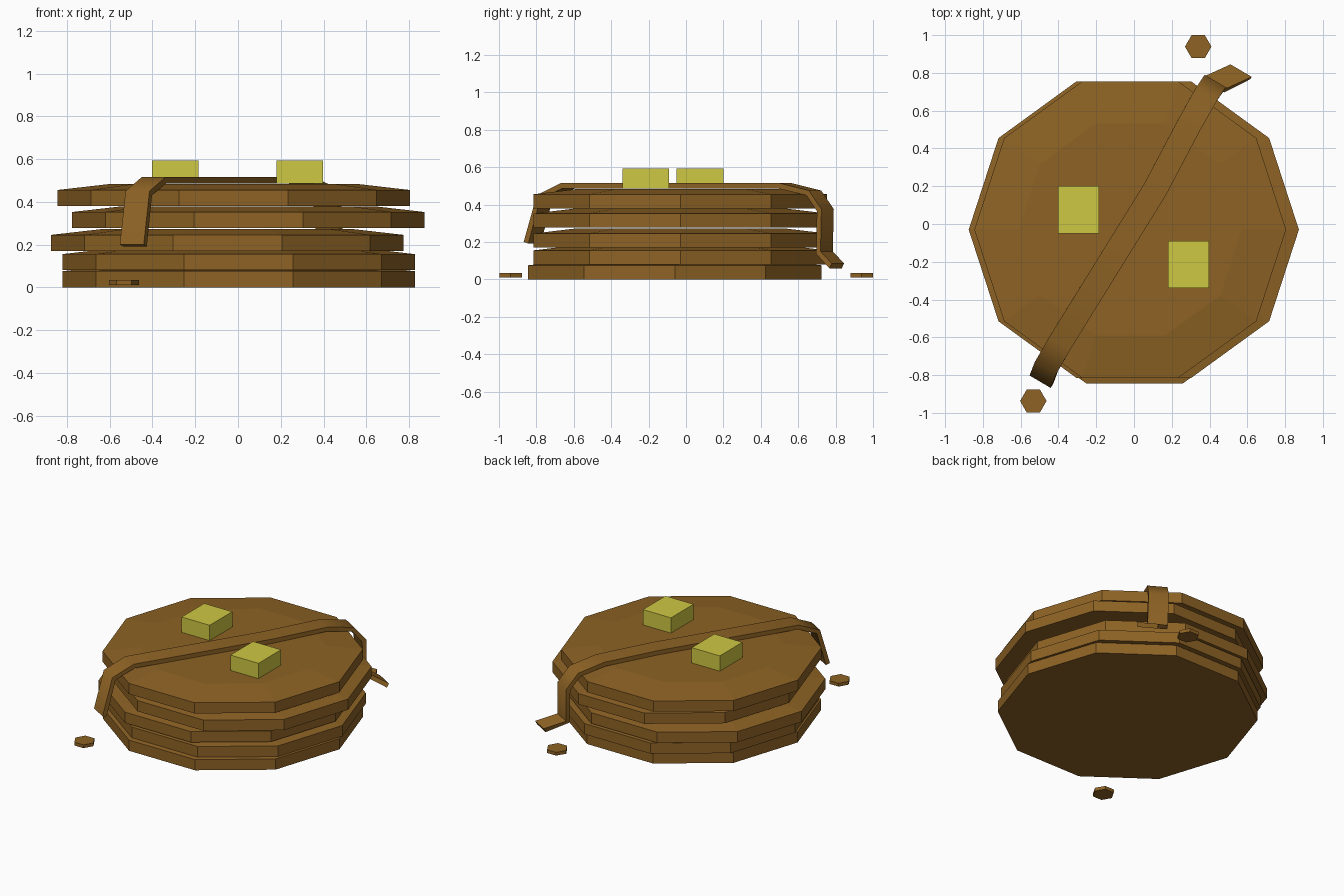
import bpy, bmesh, math
from mathutils import Vector

cube = bpy.data.objects.get("Cube")
if cube:
    bpy.data.objects.remove(cube, do_unlink=True)


def material(name, rgb):
    m = bpy.data.materials.new(name)
    m.use_nodes = True
    m.diffuse_color = (*rgb, 1)
    m.node_tree.nodes["Principled BSDF"].inputs["Base Color"].default_value = (*rgb, 1)
    return m


brown = material("golden brown", (0.27, 0.124, 0.018))
yellow = material("butter yellow", (0.62, 0.58, 0.055))


def finish(name, bm, mat):
    bmesh.ops.recalc_face_normals(bm, faces=bm.faces)
    mesh = bpy.data.meshes.new(name)
    bm.to_mesh(mesh)
    bm.free()
    mesh.materials.append(mat)
    obj = bpy.data.objects.new(name, mesh)
    bpy.context.collection.objects.link(obj)
    return obj


def loft(name, rings, mat):
    """Skin a list of equal-length rings and cap both ends."""
    bm = bmesh.new()
    rows = [[bm.verts.new(p) for p in ring] for ring in rings]
    n = len(rows[0])
    for a, b in zip(rows, rows[1:]):
        for i in range(n):
            j = (i + 1) % n
            bm.faces.new((a[i], a[j], b[j], b[i]))
    bm.faces.new(rows[0])
    bm.faces.new(rows[-1])
    return finish(name, bm, mat)


def disc(name, x, y, sides, profile, mat):
    """Polygonal disc from (radius, height) pairs."""
    step = math.tau / sides
    rings = [[(x + r * math.cos(i * step), y + r * math.sin(i * step), z)
              for i in range(sides)] for r, z in profile]
    return loft(name, rings, mat)


# Stacked ten-sided pancakes with a shallow bevelled top
layers = [(0.003, -0.06, 0.0), (0.003, -0.03, 0.08), (-0.05, -0.03, 0.17),
          (0.048, -0.03, 0.277), (-0.02, -0.03, 0.38)]
for i, (x, y, z) in enumerate(layers, 1):
    disc(f"pancake_{i}", x, y, 10,
         [(0.825, z), (0.825, z + 0.075), (0.59, z + 0.102)], brown)

# Butter pats
for name, x, y in (("butter_right", -0.293, 0.075), ("butter_left", 0.288, -0.215)):
    bm = bmesh.new()
    bmesh.ops.create_cube(bm, size=1)
    bmesh.ops.scale(bm, vec=(0.217, 0.25, 0.107), verts=bm.verts)
    bmesh.ops.translate(bm, vec=(x, y, 0.539), verts=bm.verts)
    finish(name, bm, yellow)

# Syrup drips beside the stack
for name, x, y in (("drip_front", -0.533, -0.937), ("drip_back", 0.34, 0.939)):
    disc(name, x, y, 6, [(0.07, 0.011), (0.07, 0.034)], brown)

# Syrup ribbon draped over the stack
path = [Vector(p) for p in (
    (-0.497, -0.835, 0.2), (-0.47, -0.765, 0.45), (-0.395, -0.635, 0.515),
    (-0.045, -0.07, 0.515), (0.11, 0.18, 0.515), (0.295, 0.53, 0.515),
    (0.385, 0.69, 0.475), (0.43, 0.757, 0.375), (0.435, 0.752, 0.15),
    (0.567, 0.812, 0.085))]
side = Vector((0.056, -0.033, 0))
rings = []
for i, p in enumerate(path):
    before = (p - path[i - 1]).normalized() if i else Vector()
    after = (path[i + 1] - p).normalized() if i + 1 < len(path) else Vector()
    inward = side.cross(before + after).normalized() * -0.03
    rings.append([p - side, p + side, p + side + inward, p - side + inward])
ribbon = loft("syrup_ribbon", rings, brown)
bpy.context.view_layer.objects.active = ribbon
ribbon.select_set(True)
bpy.ops.object.shade_smooth_by_angle(angle=math.radians(60))
